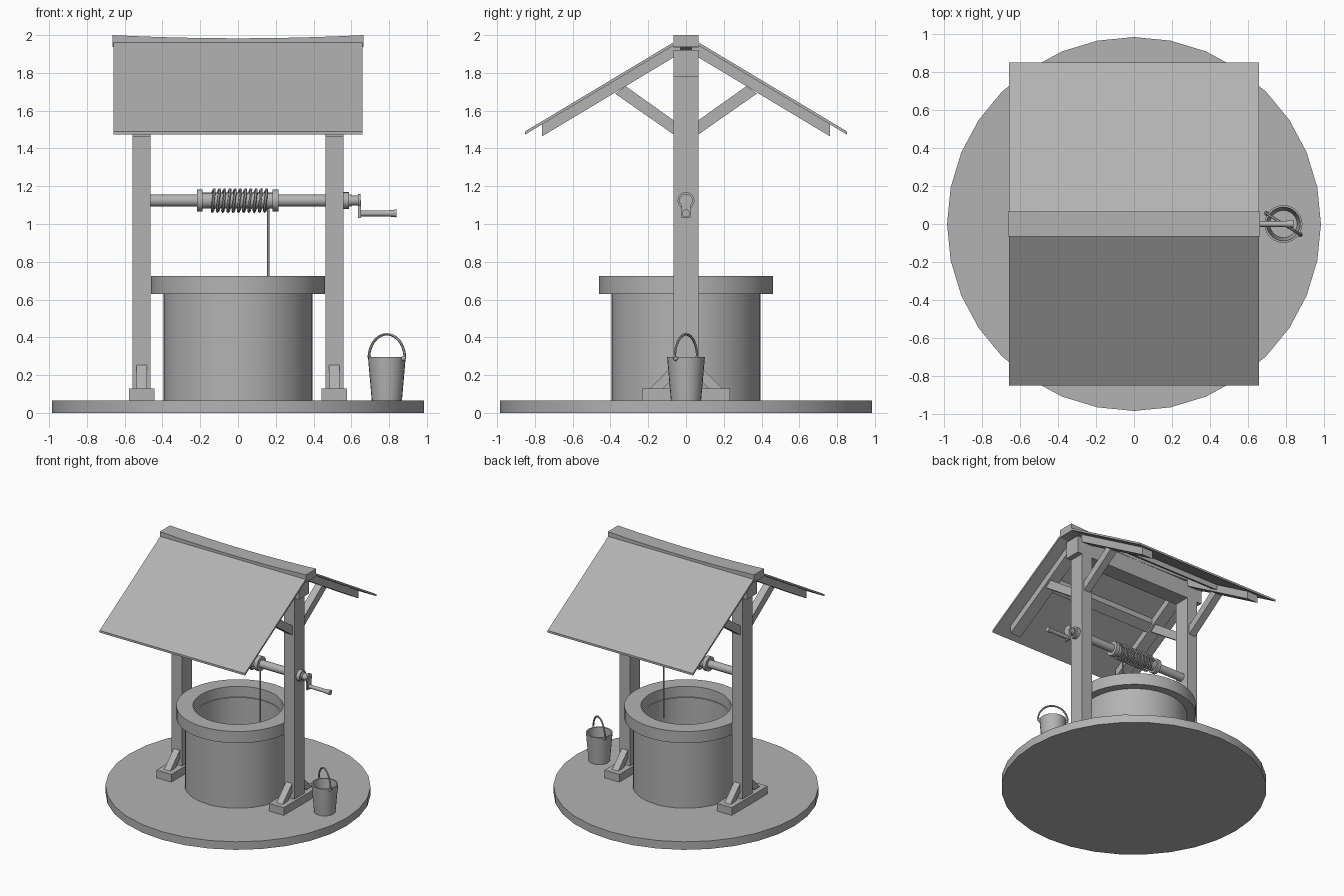
import bpy, bmesh, math
from mathutils import Matrix, Vector

cube = bpy.data.objects.get("Cube")
if cube:
    bpy.data.objects.remove(cube, do_unlink=True)

grey = bpy.data.materials.new("plain grey")
grey.use_nodes = True
grey.diffuse_color = (0.45, 0.45, 0.45, 1)
grey.node_tree.nodes["Principled BSDF"].inputs["Base Color"].default_value = grey.diffuse_color

GROUND = 0.066
POST_X = 0.51
AXLE_Z = 1.124


def finish(name, bm, smooth=False):
    bmesh.ops.recalc_face_normals(bm, faces=bm.faces)
    mesh = bpy.data.meshes.new(name)
    bm.to_mesh(mesh)
    bm.free()
    mesh.materials.append(grey)
    ob = bpy.data.objects.new(name, mesh)
    bpy.context.collection.objects.link(ob)
    if smooth:
        shade(ob)
    return ob


def shade(ob):
    bpy.ops.object.select_all(action="DESELECT")
    ob.select_set(True)
    bpy.context.view_layer.objects.active = ob
    bpy.ops.object.shade_smooth_by_angle(angle=math.radians(35))


def box(name, x, y, z):
    """Box from (min, max) pairs."""
    bm = bmesh.new()
    bmesh.ops.create_cube(bm, size=1)
    for v in bm.verts:
        v.co = [lo + (c + 0.5) * (hi - lo) for c, (lo, hi) in zip(v.co, (x, y, z))]
    return finish(name, bm)


def prism(name, profile, x, width, side=1):
    """Extrude a (y, z) outline along x; side mirrors it in y."""
    bm = bmesh.new()
    face = bm.faces.new([bm.verts.new((x - width / 2, side * y, z)) for y, z in profile])
    out = bmesh.ops.extrude_face_region(bm, geom=[face])
    moved = [g for g in out["geom"] if isinstance(g, bmesh.types.BMVert)]
    bmesh.ops.translate(bm, vec=(width, 0, 0), verts=moved)
    return finish(name, bm)


def lathe(name, profile, steps=32, matrix=Matrix()):
    """Revolve a closed (radius, height) outline around z, then place it."""
    bm = bmesh.new()
    verts = [bm.verts.new((r, 0, h)) for r, h in profile]
    edges = [bm.edges.new((a, b)) for a, b in zip(verts, verts[1:] + verts[:1])]
    bmesh.ops.spin(bm, geom=verts + edges, cent=(0, 0, 0), axis=(0, 0, 1),
                   angle=math.tau, steps=steps, use_duplicate=False)
    bmesh.ops.remove_doubles(bm, verts=bm.verts, dist=0.0001)
    bmesh.ops.dissolve_degenerate(bm, edges=bm.edges, dist=0.0001)
    bm.transform(matrix)
    return finish(name, bm, True)


def rod(name, x0, x1, radius, end_radius=None, z=AXLE_Z, steps=16):
    """Round bar lying along x."""
    bm = bmesh.new()
    bmesh.ops.create_cone(bm, cap_ends=True, segments=steps, radius1=radius,
                          radius2=end_radius or radius, depth=x1 - x0)
    turn = Matrix.Rotation(math.pi / 2, 4, "Y")
    bm.transform(Matrix.Translation(((x0 + x1) / 2, 0, z)) @ turn)
    return finish(name, bm, True)


def tube(name, points, radius):
    curve = bpy.data.curves.new(name, "CURVE")
    curve.dimensions = "3D"
    curve.bevel_depth = radius
    curve.bevel_resolution = 1
    curve.use_fill_caps = True
    spline = curve.splines.new("POLY")
    spline.points.add(len(points) - 1)
    for p, co in zip(spline.points, points):
        p.co = (*co, 1)
    curve.materials.append(grey)
    ob = bpy.data.objects.new(name, curve)
    bpy.context.collection.objects.link(ob)
    bpy.ops.object.select_all(action="DESELECT")
    ob.select_set(True)
    bpy.context.view_layer.objects.active = ob
    bpy.ops.object.convert(target="MESH")
    shade(bpy.context.view_layer.objects.active)


# Ground slab and well
lathe("ground_slab", [(0, 0), (0.986, 0), (0.986, GROUND), (0, GROUND)])
lathe("well_wall", [(0.325, GROUND), (0.395, GROUND), (0.395, 0.64), (0.325, 0.64)], 48)
lathe("well_rim", [(0.335, 0.63), (0.46, 0.63), (0.46, 0.726), (0.335, 0.726)], 48)

# Timber frame, mirrored left and right, front and back
for sx, label in ((1, "left"), (-1, "right")):
    x = sx * POST_X
    box(f"{label}_post", (x - 0.048, x + 0.048), (-0.066, 0.066), (GROUND, 1.78))
    box(f"{label}_foot", (x - 0.068, x + 0.068), (-0.232, 0.232), (GROUND, 0.13))
    for sy, end in ((-1, "front"), (1, "back")):
        prism(f"{label}_{end}_foot_brace",
              [(0.06, 0.26), (0.06, 0.19), (0.12, 0.13), (0.19, 0.13)], x, 0.055, sy)
        prism(f"{label}_{end}_roof_strut",
              [(0.06, 1.47), (0.375, 1.69), (0.32, 1.73), (0.06, 1.545)], x, 0.06, sy)
box("ridge_beam", (-0.6, 0.6), (-0.066, 0.066), (1.78, 1.92))

# Roof
EAVE, SLOPE, TOP = 0.852, 0.6, 1.49


def roof_z(y, drop=0.0):
    return TOP + (EAVE - y) * SLOPE - drop


def slope_profile(y0, y1, high, low):
    return [(y0, roof_z(y0, high)), (y1, roof_z(y1, high)),
            (y1, roof_z(y1, low)), (y0, roof_z(y0, low))]


for sy, end in ((-1, "front"), (1, "back")):
    prism(f"{end}_roof_panel", slope_profile(0.045, EAVE, 0, 0.017), 0, 1.32, sy)
    prism(f"{end}_purlin", slope_profile(0.34, 0.41, 0.016, 0.06), 0, 1.0, sy)
    for sx, label in ((1, "left"), (-1, "right")):
        prism(f"{label}_{end}_rafter", slope_profile(0.03, 0.763, 0.016, 0.08),
              sx * POST_X, 0.096, sy)

# Sagging ridge cap
bm = bmesh.new()
rings = []
for i in range(9):
    x = -0.664 + 1.328 * i / 8
    sag = 0.017 * (1 - (x / 0.664) ** 2)
    rings.append([bm.verts.new((x, y, z - sag)) for y, z in
                  ((-0.066, 1.938), (0.066, 1.938), (0.066, 2.0), (-0.066, 2.0))])
for a, b in zip(rings, rings[1:]):
    for k in range(4):
        n = (k + 1) % 4
        bm.faces.new((a[k], a[n], b[n], b[k]))
bm.faces.new(rings[0])
bm.faces.new(rings[-1])
finish("ridge_cap", bm)

# Windlass
rod("axle", -0.5, 0.6, 0.032)
rod("drum", -0.2, 0.2, 0.042)
rod("drum_right_collar", -0.218, -0.187, 0.058)
rod("drum_left_collar", 0.182, 0.214, 0.058)
rod("axle_collar", 0.55, 0.588, 0.045)
rod("crank_shaft", 0.58, 0.645, 0.027)

# Crank arm and handle
rod("crank_hub", 0.634, 0.648, 0.036)
box("crank_arm", (0.634, 0.65), (-0.024, 0.024), (1.033, AXLE_Z))
rod("crank_handle", 0.645, 0.79, 0.015, z=1.056)
rod("crank_grip", 0.785, 0.84, 0.015, 0.021, z=1.056)

# Rope coil and hanging rope
TURNS, STEPS = 11, 16
coil = []
for i in range(TURNS * STEPS + 1):
    a = math.tau * i / STEPS
    lean = 0.012 * math.sin(a)
    coil.append((-0.145 + 0.305 * i / (TURNS * STEPS) + lean,
                 0.058 * math.cos(a), AXLE_Z + 0.058 * math.sin(a)))
tube("rope_coil", coil, 0.0075)
tube("hanging_rope", [(0.16, 0.058, AXLE_Z), (0.16, 0.058, 0.6)], 0.006)

# Bucket with bail handle
spot = Vector((0.788, 0, GROUND))
lathe("bucket", [(0, 0), (0.08, 0), (0.1, 0.229), (0.089, 0.229), (0.072, 0.015), (0, 0.015)],
      24, Matrix.Translation(spot))
turn = Matrix.Rotation(math.radians(-32), 3, "Z")
bail = [spot + turn @ Vector((0.112 * math.cos(t), 0, 0.225 + 0.125 * math.sin(t)))
        for t in (math.pi * i / 20 for i in range(21))]
tube("bucket_handle", bail, 0.007)
for s in (-1, 1):
    ear = spot + turn @ Vector((s * 0.104, 0, 0.222))
    bm = bmesh.new()
    bmesh.ops.create_uvsphere(bm, u_segments=10, v_segments=6, radius=0.013)
    bm.transform(Matrix.Translation(ear))
    finish("bucket_ear", bm, True)
